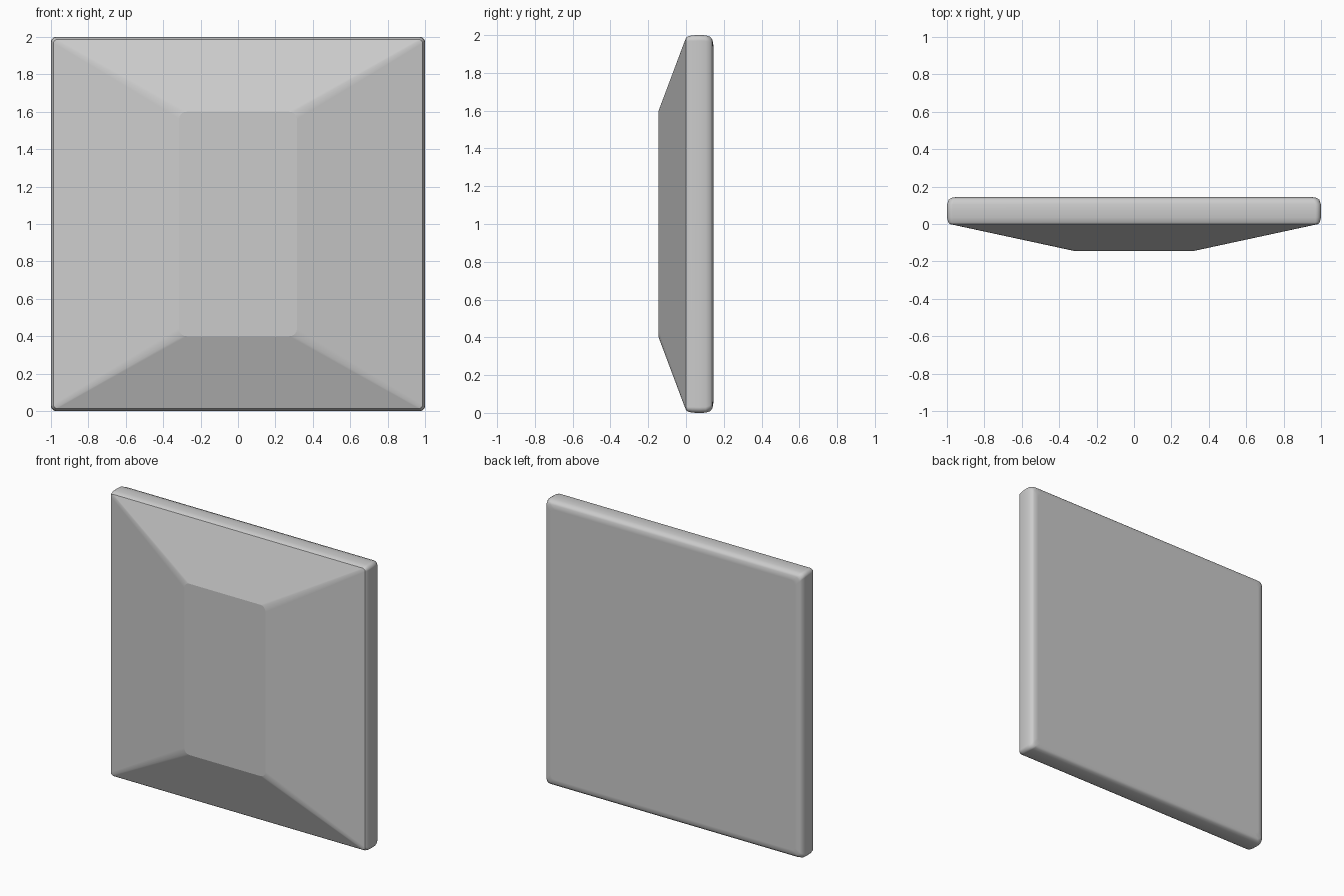
import bpy, bmesh, math

if "Cube" in bpy.data.objects:
    bpy.data.objects.remove(bpy.data.objects["Cube"])

SEG = 4  # segments per rounded corner


def ring(bm, y, hw, hh, r):
    """Rounded rectangle facing -y, centred on z = 1."""
    verts = []
    for i, (sx, sz) in enumerate([(1, 1), (-1, 1), (-1, -1), (1, -1)]):
        for k in range(SEG + 1):
            a = math.pi / 2 * (i + k / SEG)
            verts.append(bm.verts.new((sx * (hw - r) + r * math.cos(a), y,
                                       1 + sz * (hh - r) + r * math.sin(a))))
    return verts


# y, half width, half height, corner radius: raised front field, then pillowed rim
sections = [
    (-0.145, 0.315, 0.60, 0.04),
    (0.0, 0.986, 0.986, 0.02),
    (0.012, 0.994, 0.994, 0.025),
    (0.035, 0.999, 0.999, 0.03),
    (0.07, 1.0, 1.0, 0.03),
    (0.105, 0.999, 0.999, 0.03),
    (0.13, 0.99, 0.99, 0.03),
    (0.14, 0.975, 0.975, 0.03),
    (0.145, 0.945, 0.945, 0.03),
]

bm = bmesh.new()
rings = [ring(bm, *s) for s in sections]
n = len(rings[0])
for a, b in zip(rings, rings[1:]):
    for i in range(n):
        j = (i + 1) % n
        bm.faces.new((a[i], a[j], b[j], b[i]))
bm.faces.new(rings[0])
bm.faces.new(rings[-1])
bmesh.ops.recalc_face_normals(bm, faces=bm.faces)
for f in bm.faces:
    f.smooth = True

# Crisp lines around the front field and where it meets the rim
for r in rings[:2]:
    for i in range(n):
        bm.edges.get((r[i], r[(i + 1) % n])).smooth = False

mesh = bpy.data.meshes.new("raised_panel")
bm.to_mesh(mesh)
bm.free()
panel = bpy.data.objects.new("raised_panel", mesh)
bpy.context.collection.objects.link(panel)

# Keep the large faces looking flat
wn = panel.modifiers.new("flat_faces", 'WEIGHTED_NORMAL')
wn.keep_sharp = True
